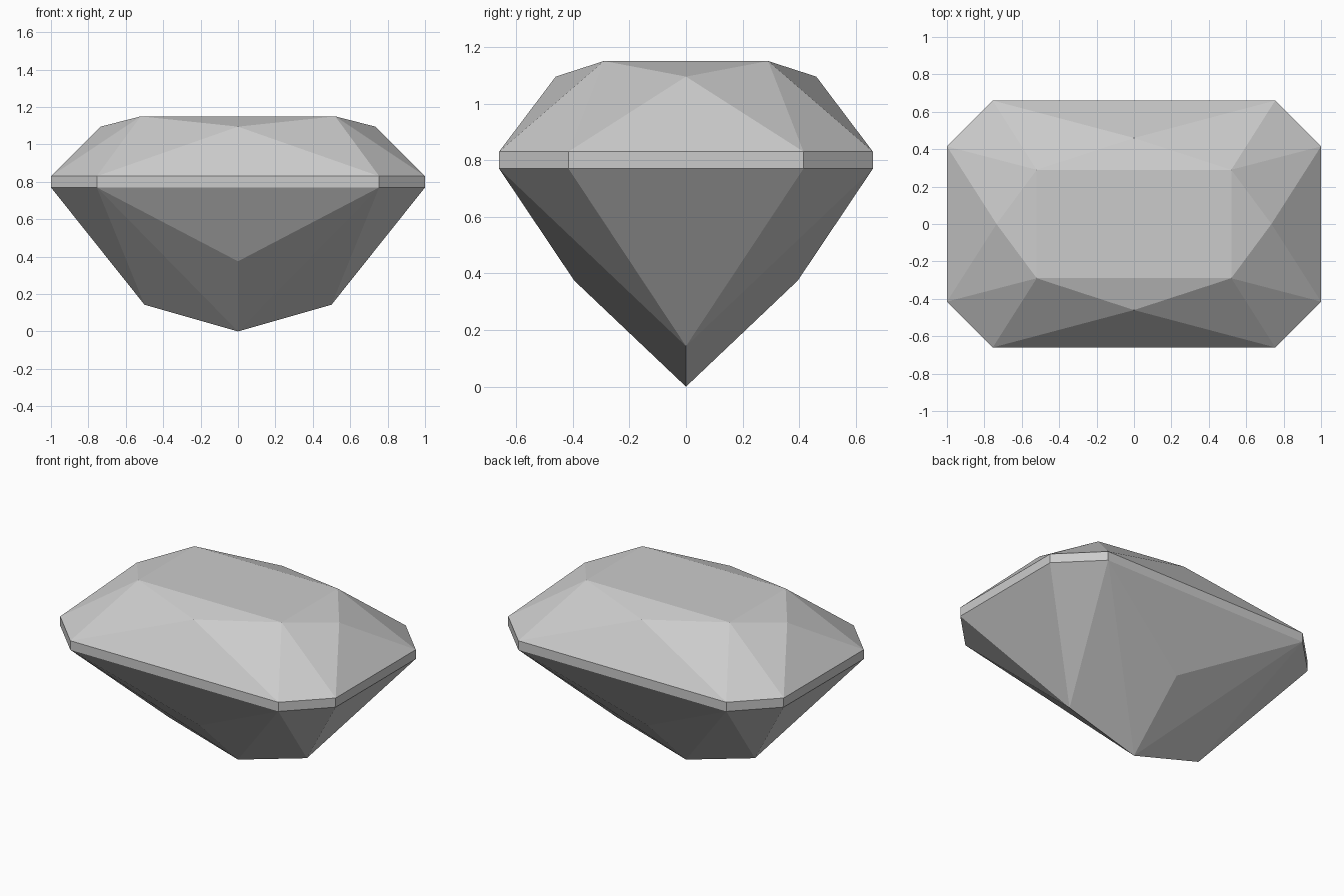
import bpy
import bmesh
from math import radians

cube = bpy.data.objects.get("Cube")
if cube:
    bpy.data.objects.remove(cube, do_unlink=True)

stone = bpy.data.materials.new("pale grey stone")
stone.use_nodes = True
grey = (0.6, 0.6, 0.6, 1)
stone.diffuse_color = grey
stone.node_tree.nodes["Principled BSDF"].inputs["Base Color"].default_value = grey


def mirrored(x, y, z):
    """All distinct reflections of a point in the x and y planes."""
    return {(sx * x, sy * y, z) for sx in (1, -1) for sy in (1, -1)}


# Facet corners, from the flat table down to the point
corners = [
    (0.52, 0.29, 1.15),                        # table
    (0, 0.46, 1.095), (0.735, 0, 1.095),       # crown
    (1, 0.415, 0.83), (0.755, 0.66, 0.83),     # girdle top
    (1, 0.415, 0.77), (0.755, 0.66, 0.77),     # girdle bottom
    (0, 0.395, 0.375), (0.5, 0, 0.143),        # pavilion
    (0, 0, 0),                                 # culet
]

# The cut stone is the convex hull of its facet corners
bm = bmesh.new()
for corner in corners:
    for point in sorted(mirrored(*corner)):
        bm.verts.new(point)
bmesh.ops.convex_hull(bm, input=bm.verts[:])
bmesh.ops.dissolve_limit(bm, angle_limit=radians(0.3),
                         verts=bm.verts[:], edges=bm.edges[:])
bmesh.ops.recalc_face_normals(bm, faces=bm.faces[:])

mesh = bpy.data.meshes.new("cut_gemstone")
bm.to_mesh(mesh)
bm.free()
mesh.materials.append(stone)
gem = bpy.data.objects.new("cut_gemstone", mesh)
bpy.context.collection.objects.link(gem)
